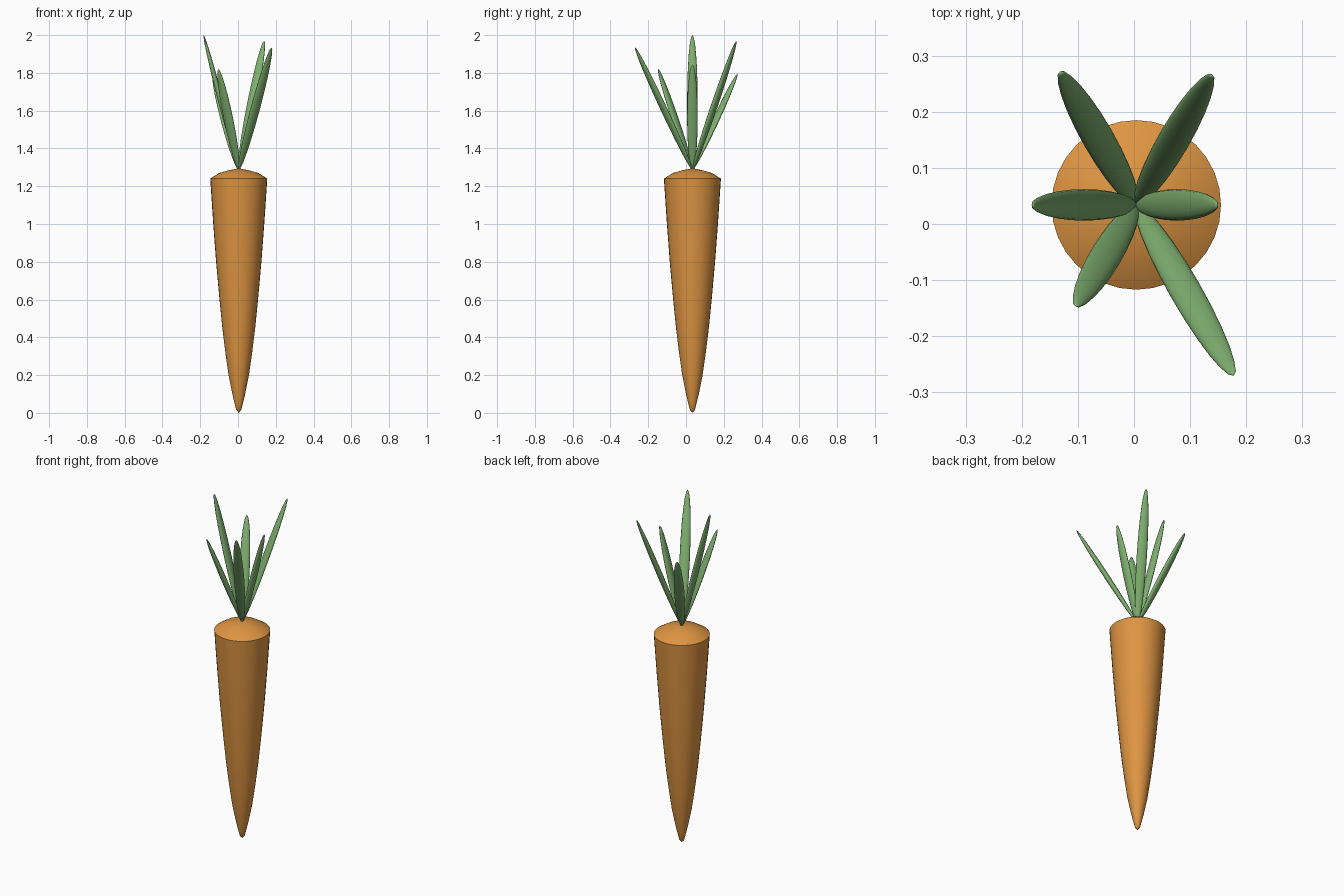
import bpy, bmesh, math
from mathutils import Vector

cube = bpy.data.objects.get("Cube")
if cube:
    bpy.data.objects.remove(cube, do_unlink=True)


def material(name, color):
    mat = bpy.data.materials.new(name)
    mat.use_nodes = True
    mat.diffuse_color = color
    mat.node_tree.nodes["Principled BSDF"].inputs["Base Color"].default_value = color
    return mat


orange = material("carrot orange", (0.73, 0.30, 0.055, 1))
green = material("leaf green", (0.21, 0.43, 0.16, 1))
CROWN = Vector((0.004, 0.034, 1.285))


def spindle(name, profile, sides, mat, flat=1.0, sharp=40):
    """Lathe (radius, height) points around z; y is scaled by flat."""
    bm = bmesh.new()
    rings = []
    for r, z in profile:
        if r == 0:
            rings.append([bm.verts.new((0, 0, z))] * sides)
        else:
            angles = [math.tau * i / sides for i in range(sides)]
            rings.append([bm.verts.new((r * math.cos(a), r * math.sin(a) * flat, z))
                          for a in angles])
    for low, high in zip(rings, rings[1:]):
        for i in range(sides):
            j = (i + 1) % sides
            corners = dict.fromkeys((low[i], low[j], high[j], high[i]))
            bm.faces.new(list(corners))
    bmesh.ops.recalc_face_normals(bm, faces=bm.faces)
    mesh = bpy.data.meshes.new(name)
    bm.to_mesh(mesh)
    bm.free()
    mesh.materials.append(mat)
    obj = bpy.data.objects.new(name, mesh)
    bpy.context.collection.objects.link(obj)
    bpy.ops.object.select_all(action='DESELECT')
    obj.select_set(True)
    bpy.context.view_layer.objects.active = obj
    bpy.ops.object.shade_smooth_by_angle(angle=math.radians(sharp))
    return obj


# Tapered root with a low domed crown
root = spindle("carrot_root", [
    (0, 0), (0.013, 0.015), (0.022, 0.05), (0.034, 0.1), (0.054, 0.2),
    (0.071, 0.32), (0.087, 0.45), (0.102, 0.6), (0.120, 0.8), (0.135, 1.0),
    (0.151, 1.24), (0.104, 1.27), (0.05, 1.285), (0, 1.295)], 32, orange)
root.location = (CROWN.x, CROWN.y, 0)

# Flattened leaves fanning out of the crown, broad side facing outward
tips = [(-0.182, 0.034, 2.0), (-0.132, 0.272, 1.795), (0.139, 0.267, 1.97),
        (0.149, 0.034, 1.845), (0.178, -0.27, 1.935), (-0.104, -0.147, 1.82)]
STEPS = 12
for n, tip in enumerate(tips):
    axis = Vector(tip) - CROWN
    length = axis.length
    profile = []
    for k in range(STEPS + 1):
        a = math.pi * k / STEPS
        radius = 0 if k in (0, STEPS) else 0.028 * math.sin(a)
        profile.append((radius, length * (1 - math.cos(a)) / 2))
    leaf = spindle(f"leaf_{n + 1}", profile, 16, green, flat=0.5, sharp=60)
    leaf.location = CROWN
    tilt = math.atan2(math.hypot(axis.x, axis.y), axis.z)
    leaf.rotation_euler = (-tilt, 0, math.atan2(axis.y, axis.x) - math.pi / 2)
